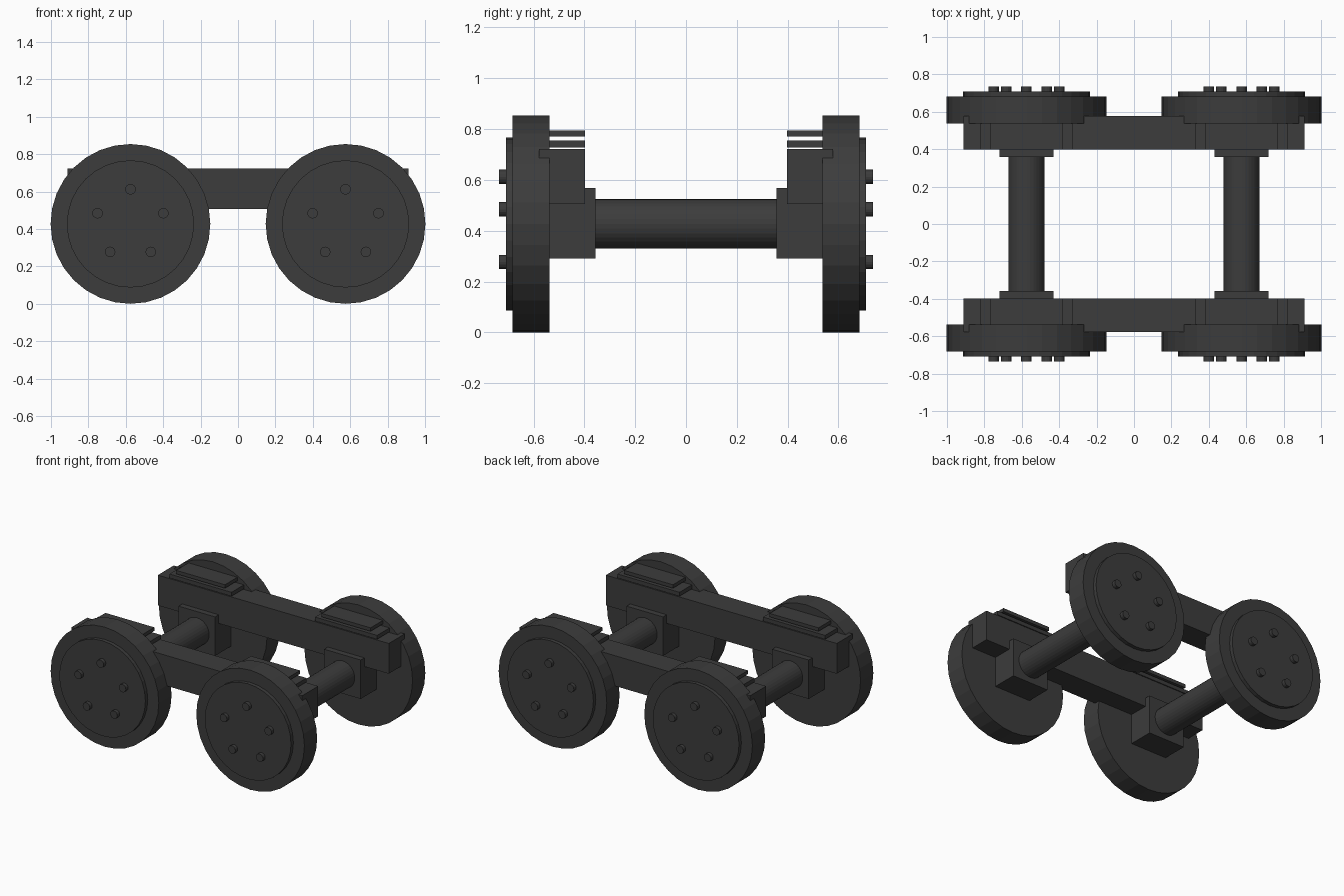
import bpy, math

if "Cube" in bpy.data.objects:
    bpy.data.objects.remove(bpy.data.objects["Cube"])

mat = bpy.data.materials.new("dark_iron")
mat.diffuse_color = (0.045, 0.045, 0.045, 1)
mat.use_nodes = True
mat.node_tree.nodes["Principled BSDF"].inputs["Base Color"].default_value = mat.diffuse_color

WHEEL_X, AXLE_Z = 0.575, 0.427


def box(name, x, y, z):
    """Box from (min, max) ranges on each axis."""
    mid = [(r[0] + r[1]) / 2 for r in (x, y, z)]
    bpy.ops.mesh.primitive_cube_add(size=1, location=mid)
    ob = bpy.context.object
    ob.scale = [r[1] - r[0] for r in (x, y, z)]
    bpy.ops.object.transform_apply(location=False, rotation=False, scale=True)
    ob.name = name
    ob.data.materials.append(mat)
    return ob


def rod(name, radius, x, z, y0, y1, sides=32):
    """Cylinder running along y."""
    bpy.ops.mesh.primitive_cylinder_add(
        vertices=sides, radius=radius, depth=abs(y1 - y0),
        location=(x, (y0 + y1) / 2, z), rotation=(math.pi / 2, 0, 0))
    ob = bpy.context.object
    ob.name = name
    ob.data.materials.append(mat)
    return ob


def span(side, a, b):
    """y range mirrored to the given side."""
    return tuple(sorted((side * a, side * b)))


for side in (-1, 1):
    # side frame beam
    box("side_frame", (-0.912, 0.912), span(side, 0.398, 0.578), (0.506, 0.722))

for cx in (-WHEEL_X, WHEEL_X):
    rod("axle", 0.097, cx, AXLE_Z, -0.38, 0.38)
    for side in (-1, 1):
        # wheel tread and raised outer face
        rod("wheel", 0.427, cx, AXLE_Z, *span(side, 0.538, 0.682))
        rod("wheel_face", 0.34, cx, AXLE_Z, *span(side, 0.67, 0.709))
        # five bolts round the wheel centre
        for i in range(5):
            a = math.pi / 2 + i * math.tau / 5
            rod("wheel_bolt", 0.028, cx + 0.185 * math.cos(a),
                AXLE_Z + 0.185 * math.sin(a), *span(side, 0.70, 0.735), sides=16)
        # axle box under the frame
        box("axle_box", (cx - 0.144, cx + 0.144), span(side, 0.357, 0.56), (0.29, 0.568))
        # two stacked spring leaves on the frame
        box("lower_spring_leaf", (cx - 0.245, cx + 0.245), span(side, 0.398, 0.578), (0.727, 0.755))
        box("upper_spring_leaf", (cx - 0.193, cx + 0.193), span(side, 0.398, 0.578), (0.77, 0.795))
